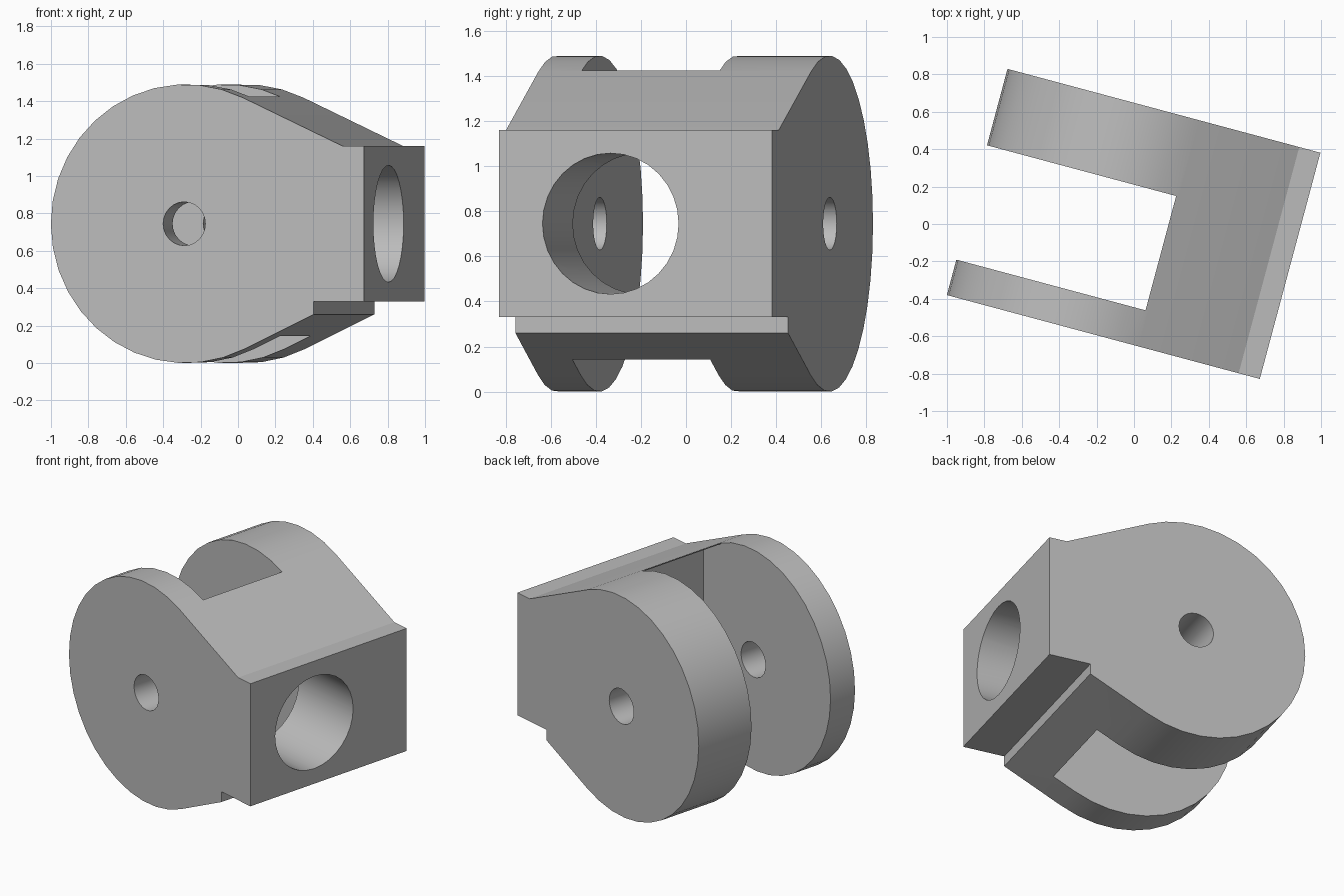
import bpy
import math
from mathutils import Matrix

cube = bpy.data.objects.get("Cube")
if cube:
    bpy.data.objects.remove(cube, do_unlink=True)

YAW = Matrix.Rotation(math.radians(-15), 4, 'Z')   # the part stands turned about z
HINGE_X, AXIS_Z, R = -0.123, 0.745, 0.745
HALF = 0.626

grey = bpy.data.materials.new("plain_grey")
grey.use_nodes = True
colour = (0.5, 0.5, 0.5, 1)
grey.diffuse_color = colour
grey.node_tree.nodes["Principled BSDF"].inputs["Base Color"].default_value = colour


def prism(name, outline, y0, y1):
    """Extrude an (x, z) outline from y0 to y1."""
    n = len(outline)
    verts = [(x, y, z) for y in (y0, y1) for x, z in outline]
    faces = [tuple(range(n)), tuple(reversed(range(n, 2 * n)))]
    faces += [(i, i + n, (i + 1) % n + n, (i + 1) % n) for i in range(n)]
    mesh = bpy.data.meshes.new(name)
    mesh.from_pydata(verts, [], faces)
    obj = bpy.data.objects.new(name, mesh)
    bpy.context.collection.objects.link(obj)
    # make normals face outward
    import bmesh
    bm = bmesh.new()
    bm.from_mesh(mesh)
    bmesh.ops.recalc_face_normals(bm, faces=bm.faces)
    bm.to_mesh(mesh)
    bm.free()
    return obj


def arc(cx, cz, r, a0, a1, n):
    angles = [math.radians(a0 + (a1 - a0) * i / n) for i in range(n + 1)]
    return [(cx + r * math.cos(a), cz + r * math.sin(a)) for a in angles]


# Body side profile: round hinge end, tapering to a square block with a lower step
profile = arc(HINGE_X, AXIS_Z, R, 64.8, 295.9, 24)
profile += [(0.587, 0.26), (0.587, 0.33), (0.864, 0.33), (0.864, 1.16), (0.747, 1.16)]
body = prism("clevis_body", profile, -HALF, HALF)
body.data.materials.append(grey)

# Slot between the two arms, its upper end tucked under a thin lip
slot = prism("slot_cutter", [(-1.2, -0.3), (0.345, -0.3), (0.345, 1.326),
                             (0.179, 1.418), (0.179, 1.8), (-1.2, 1.8)], -0.43, 0.203)

# Pin hole across both arms
pin = prism("pin_cutter", arc(-0.13, AXIS_Z, 0.117, 0, 345, 23), -1, 1)

# Large bore through the block into the slot
bore = prism("bore_cutter", arc(0, 0, 0.3125, 0, 348.75, 31), 0, 1)
bore.data.transform(Matrix.Translation((1.2, -0.115, AXIS_Z)) @ Matrix.Rotation(math.pi / 2, 4, 'Z'))

cutters = (slot, pin, bore)
for cutter in cutters:
    cutter.hide_render = True
    cut = body.modifiers.new(cutter.name, 'BOOLEAN')
    cut.operation = 'DIFFERENCE'
    cut.solver = 'EXACT'
    cut.object = cutter

# Bake the cuts, drop the cutters and turn the part
bpy.context.view_layer.update()
result = body.evaluated_get(bpy.context.evaluated_depsgraph_get())
mesh = bpy.data.meshes.new_from_object(result)
body.modifiers.clear()
body.data = mesh
for cutter in cutters:
    bpy.data.objects.remove(cutter, do_unlink=True)
mesh.transform(YAW)
mesh.materials.clear()
mesh.materials.append(grey)
for face in mesh.polygons:
    face.material_index = 0

bpy.ops.object.select_all(action='DESELECT')
body.select_set(True)
bpy.context.view_layer.objects.active = body
bpy.ops.object.shade_smooth_by_angle(angle=math.radians(25))
